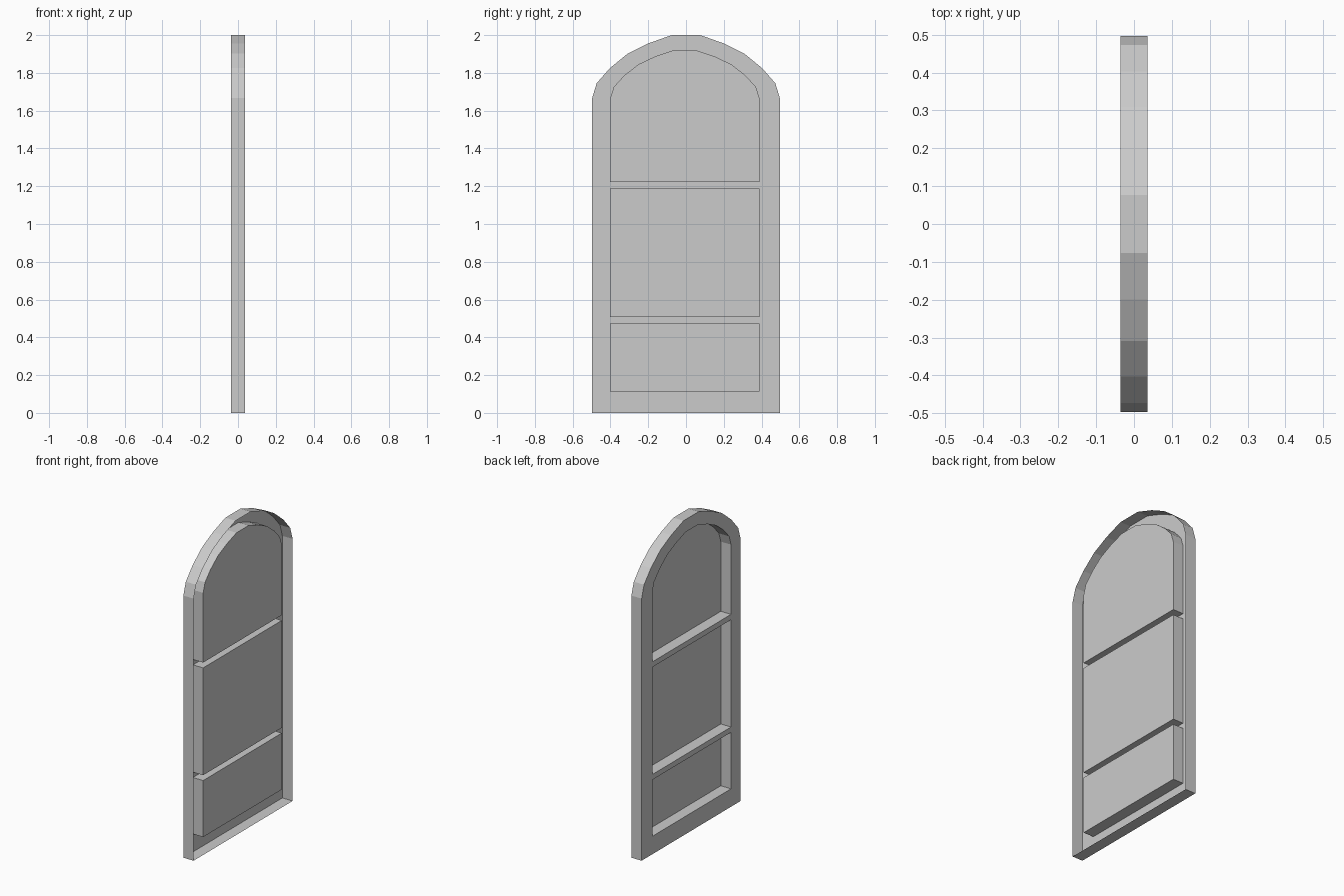
import bpy, bmesh
from mathutils import Vector

if "Cube" in bpy.data.objects:
    bpy.data.objects.remove(bpy.data.objects["Cube"])

X = 0.036  # half thickness

# Half of the arch profile (y, z above spring line), mirrored for the full arch
SPRING = 1.666
ARCH = [(0.497, 0), (0.473, 0.079), (0.403, 0.159), (0.309, 0.236), (0.2, 0.29), (0.076, 0.334)]


def arch_loop(bottom, sy, sz, cy):
    right = [(y * sy, SPRING + z * sz) for y, z in ARCH]
    left = [(-y, z) for y, z in reversed(right)]
    w = right[0][0]
    return [(y + cy, z) for y, z in [(-w, bottom), (w, bottom)] + right + left]


def rect_loop(y0, y1, z0, z1):
    return [(y0, z0), (y1, z0), (y1, z1), (y0, z1)]


def walls(bm, near):
    """Extrude a closed loop through the thickness, returning the far loop."""
    far = [bm.verts.new((X, v.co.y, v.co.z)) for v in near]
    n = len(near)
    for i in range(n):
        j = (i + 1) % n
        bm.faces.new((near[i], near[j], far[j], far[i]))
    return far


bm = bmesh.new()
cy, sy = -0.006, 0.795
w = 0.497 * sy

outer = arch_loop(0, 1, 1, 0)
panels = [
    rect_loop(cy - w, cy + w, 0.114, 0.473),
    rect_loop(cy - w, cy + w, 0.507, 1.189),
    arch_loop(1.223, sy, 0.76, cy),
]

# Frame face with three panel openings
loops, edges = [], []
for pts in [outer] + panels:
    vs = [bm.verts.new((-X, y, z)) for y, z in pts]
    loops.append(vs)
    edges += [bm.edges.new((vs[i], vs[(i + 1) % len(vs)])) for i in range(len(vs))]
bmesh.ops.triangle_fill(bm, use_beauty=True, use_dissolve=False,
                        edges=edges, normal=Vector((-1, 0, 0)))

# Outer rim, open on the +x side
walls(bm, loops[0])

# Deep pressed panels reaching the open side
for vs in loops[1:]:
    bm.faces.new(walls(bm, vs))

bmesh.ops.recalc_face_normals(bm, faces=bm.faces[:])
mesh = bpy.data.meshes.new("arched_door")
bm.to_mesh(mesh)
bm.free()
bpy.context.collection.objects.link(bpy.data.objects.new("arched_door", mesh))
